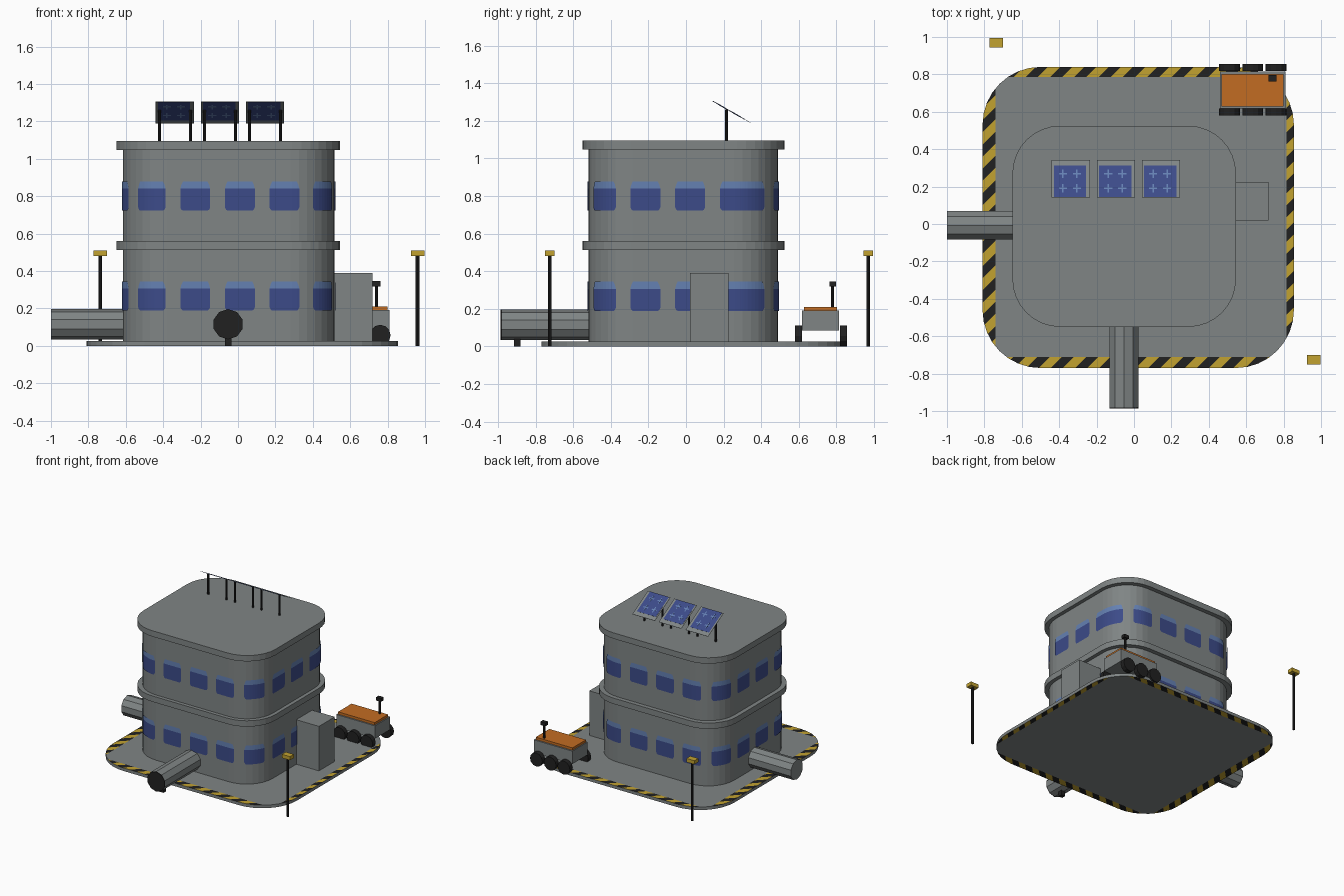
import bpy, bmesh, math
from mathutils import Vector, Matrix

if "Cube" in bpy.data.objects:
    bpy.data.objects.remove(bpy.data.objects["Cube"])


def material(name, r, g, b):
    m = bpy.data.materials.new(name)
    m.diffuse_color = (r, g, b, 1)
    m.use_nodes = True
    m.node_tree.nodes["Principled BSDF"].inputs["Base Color"].default_value = m.diffuse_color
    return m


GREY = material("wall grey", .215, .235, .235)
BLACK = material("black", .015, .015, .015)
YELLOW = material("yellow", .54, .36, .03)
ORANGE = material("orange", .54, .15, .016)
BLUE = material("window blue", .045, .07, .25)
LIGHT = material("pale blue", .13, .22, .45)


def finish(name, bm, *mats, recalc=True):
    if recalc:
        bmesh.ops.recalc_face_normals(bm, faces=bm.faces)
    me = bpy.data.meshes.new(name)
    bm.to_mesh(me)
    bm.free()
    for m in mats:
        me.materials.append(m)
    ob = bpy.data.objects.new(name, me)
    bpy.context.collection.objects.link(ob)
    return ob


def box(name, x0, x1, y0, y1, z0, z1, mat):
    bm = bmesh.new()
    bmesh.ops.create_cube(bm, size=1)
    for v in bm.verts:
        v.co = ((x0 + x1) / 2 + v.co.x * (x1 - x0), (y0 + y1) / 2 + v.co.y * (y1 - y0),
                (z0 + z1) / 2 + v.co.z * (z1 - z0))
    return finish(name, bm, mat)


def rod(name, a, b, r, mat, sides=10):
    """Cylinder from a to b."""
    a, b = Vector(a), Vector(b)
    bm = bmesh.new()
    rot = (b - a).to_track_quat('Z', 'Y').to_matrix().to_4x4()
    bmesh.ops.create_cone(bm, cap_ends=True, segments=sides, radius1=r, radius2=r,
                          depth=(b - a).length, matrix=Matrix.Translation((a + b) / 2) @ rot)
    return finish(name, bm, mat)


def rounded_rect(x0, x1, y0, y1, r, seg=8):
    pts = []
    for i, (cx, cy) in enumerate([(x1 - r, y0 + r), (x1 - r, y1 - r), (x0 + r, y1 - r), (x0 + r, y0 + r)]):
        for k in range(seg + 1):
            a = math.radians(-90 + 90 * i + 90 * k / seg)
            pts.append(Vector((cx + r * math.cos(a), cy + r * math.sin(a), 0)))
    return pts


def prism(pts, z0, z1):
    bm = bmesh.new()
    lo = [bm.verts.new((p.x, p.y, z0)) for p in pts]
    hi = [bm.verts.new((p.x, p.y, z1)) for p in pts]
    bm.faces.new(lo[::-1])
    bm.faces.new(hi)
    n = len(pts)
    for i in range(n):
        bm.faces.new((lo[i], lo[(i + 1) % n], hi[(i + 1) % n], hi[i]))
    return bm


# Ground plate with hazard stripes outside an inner rectangle
PX0, PX1, PY0, PY1 = -.74, .815, -.71, .785
bm = prism(rounded_rect(-.81, .855, -.77, .84, .31), 0, .025)


def cut(faces, co, no):
    geom = set(faces)
    for f in faces:
        geom.update(f.edges)
        geom.update(f.verts)
    bmesh.ops.bisect_plane(bm, geom=list(geom), plane_co=co, plane_no=no)


def in_border(f):
    c = f.calc_center_median()
    return abs(f.normal.z) > .9 and not (PX0 < c.x < PX1 and PY0 < c.y < PY1)


for x in (PX0, PX1):
    cut(bm.faces[:], (x, 0, 0), (1, 0, 0))
for y in (PY0, PY1):
    cut(bm.faces[:], (0, y, 0), (0, 1, 0))
bm.normal_update()
STEP = .065
for k in range(-26, 27):
    cut([f for f in bm.faces if in_border(f)], (k * STEP, 0, 0), (1, -1, 0))
    bm.normal_update()
for f in bm.faces:
    if in_border(f):
        c = f.calc_center_median()
        f.material_index = 1 + math.floor((c.x - c.y) / STEP) % 2
finish("ground_plate", bm, GREY, YELLOW, BLACK)

# Building walls, floor band and roof slab
WX0, WX1, WY0, WY1, WR = -.615, .515, -.52, .49, .235
finish("walls", prism(rounded_rect(WX0, WX1, WY0, WY1, WR), .02, 1.06), GREY)
for name, z0, z1 in (("floor_band", .512, .56), ("roof_slab", 1.047, 1.095)):
    finish(name, prism(rounded_rect(-.65, .545, -.55, .525, .255), z0, z1), GREY)

# Windows: thin plates spaced along the wall outline
OFF = .005
path = rounded_rect(WX0 - OFF, WX1 + OFF, WY0 - OFF, WY1 + OFF, WR + OFF, 24)
lengths = [(path[(i + 1) % len(path)] - p).length for i, p in enumerate(path)]
TOTAL = sum(lengths)
START = TOTAL - (path[0].x - .01)        # distance to the front centre window


def along(s):
    s %= TOTAL
    for i, l in enumerate(lengths):
        if s <= l:
            return path[i].lerp(path[(i + 1) % len(path)], s / l)
        s -= l
    return path[0]


def window_row(name, z):
    bm = bmesh.new()
    cols = (-.08, -.074, -.066, -.04, -.02, 0, .02, .04, .066, .074, .08)
    for k in range(-11, 6):
        grid = []
        for u in cols:
            p = along(START + k * .2385 + u)
            e = abs(u)
            low = .018 if e > .078 else .006 if e > .07 else 0
            top = .118 if e > .078 else .14 if e > .07 else .156
            grid.append([bm.verts.new((p.x, p.y, z + h)) for h in (low, .118, top)])
        for a, b in zip(grid, grid[1:]):
            bm.faces.new((a[0], b[0], b[1], a[1]))
            bm.faces.new((a[1], b[1], b[2], a[2])).material_index = 1
    bmesh.ops.remove_doubles(bm, verts=bm.verts, dist=1e-5)
    finish(name, bm, BLUE, LIGHT, recalc=False)


window_row("lower_windows", .188)
window_row("upper_windows", .722)

# Connecting tunnels and the side airlock
rod("front_tunnel", (-.053, -.98, .115), (-.053, -.45, .115), .081, GREY)
rod("front_tunnel_hatch", (-.053, -.986, .115), (-.053, -.979, .115), .081, BLACK)
box("front_tunnel_foot", -.07, -.035, -.915, -.88, 0, .045, BLACK)
side = rod("left_tunnel", (-1, -.007, .115), (-.55, -.007, .115), .081, GREY)
box("side_airlock", .49, .72, .02, .225, .02, .39, GREY)

# Solar panels on posts, tilted to the back
Y0, Y1, Z0, Z1 = .142, .343, 1.305, 1.19


def tilted(name, x0, x1, t0, t1, mat, lift):
    """Thin plate lying in the panel slope; t runs down the slope from 0 to 1."""
    bm = bmesh.new()
    n = Vector((0, Z0 - Z1, Y1 - Y0)).normalized() * lift
    rings = []
    for s in (-1, 1):
        rings.append([bm.verts.new(Vector((x, Y0 + t * (Y1 - Y0), Z0 + t * (Z1 - Z0))) + n * s)
                      for x, t in ((x0, t0), (x1, t0), (x1, t1), (x0, t1))])
    lo, hi = rings
    bm.faces.new(lo)
    bm.faces.new(hi)
    for i in range(4):
        j = (i + 1) % 4
        bm.faces.new((lo[i], lo[j], hi[j], hi[i]))
    finish(name, bm, mat)


for i, x in enumerate((-.44, -.198, .042)):
    tilted(f"panel_frame_{i}", x, x + .204, 0, 1, GREY, .001)
    tilted(f"panel_cells_{i}", x + .012, x + .184, .01, .85, BLUE, .002)
    for cx in (.06, .135):
        for t in (.24, .62):
            tilted(f"panel_mark_{i}", x + cx - .022, x + cx + .022, t - .02, t + .02, LIGHT, .003)
            tilted(f"panel_mark_{i}", x + cx - .004, x + cx + .004, t - .11, t + .11, LIGHT, .003)
    for dx in (.02, .185):
        rod(f"panel_post_{i}", (x + dx, .215, 1.09), (x + dx, .215, 1.26), .008, BLACK, 8)

# Rover with six wheels and a camera mast
box("rover_body", .46, .81, .617, .815, .085, .19, GREY)
box("rover_deck", .468, .8, .628, .803, .19, .21, ORANGE)
for x in (.51, .635, .76):
    for y in (.58, .818):
        rod("rover_wheel", (x, y, .056), (x, y + .038, .056), .056, BLACK, 12)
rod("rover_mast", (.74, .78, .2), (.74, .78, .325), .008, BLACK, 8)
box("rover_camera", .718, .762, .763, .797, .318, .345, BLACK)

# Yard lamps
for x, y in ((-.737, .97), (.96, -.725)):
    rod("lamp_post", (x, y, 0), (x, y, .485), .01, BLACK, 8)
    box("lamp_head", x - .036, x + .036, y - .025, y + .025, .48, .51, YELLOW)
